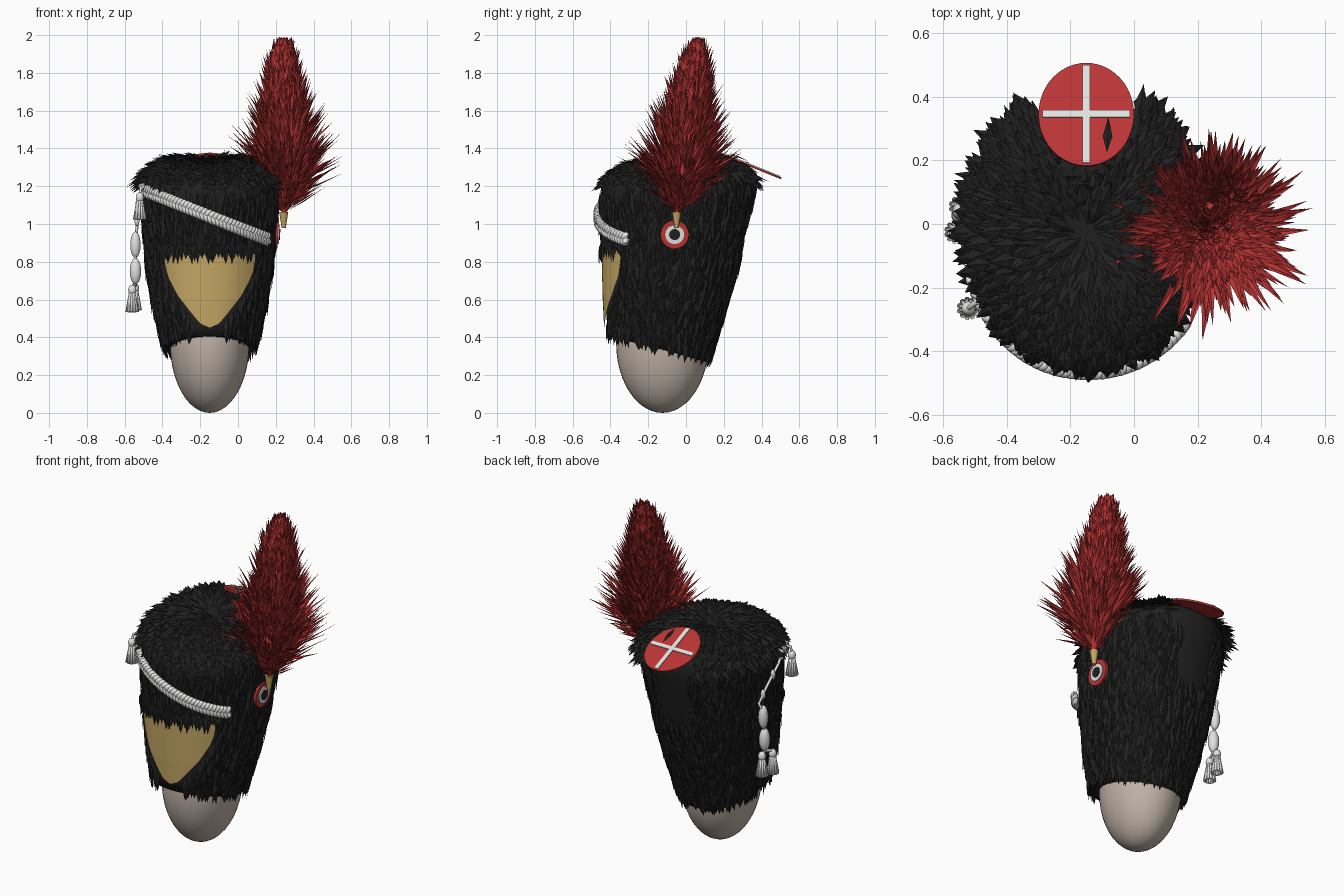
import bpy, bmesh, math, random
from math import sin, cos, pi, radians
from mathutils import Vector, Matrix

if "Cube" in bpy.data.objects:
    bpy.data.objects.remove(bpy.data.objects["Cube"])
rng = random.Random(4)
UP = Vector((0, 0, 1))
CX = -0.15


def material(name, r, g, b):
    m = bpy.data.materials.new(name)
    m.use_nodes = True
    m.diffuse_color = (r, g, b, 1)
    m.node_tree.nodes["Principled BSDF"].inputs["Base Color"].default_value = (r, g, b, 1)
    return m


BLACK = material("black fur", 0.015, 0.015, 0.015)
RED = material("red", 0.5, 0.035, 0.035)
WHITE = material("white", 0.76, 0.76, 0.75)
GOLD = material("brass", 0.56, 0.39, 0.13)
SKIN = material("mannequin beige", 0.53, 0.45, 0.39)


def finish(name, bm, mat, smooth=False):
    me = bpy.data.meshes.new(name)
    bm.to_mesh(me)
    bm.free()
    me.materials.append(mat)
    for p in me.polygons:
        p.use_smooth = smooth
    ob = bpy.data.objects.new(name, me)
    bpy.context.collection.objects.link(ob)


def table(rows, v):
    """Linear lookup in rows of (key, values...)."""
    if v <= rows[0][0]:
        return rows[0][1:]
    for p, q in zip(rows, rows[1:]):
        if v <= q[0]:
            f = (v - p[0]) / (q[0] - p[0])
            return [a + (b - a) * f for a, b in zip(p[1:], q[1:])]
    return rows[-1][1:]


def loft(bm, rings):
    vs = [[bm.verts.new(p) for p in r] for r in rings]
    n = len(vs[0])
    for a, b in zip(vs, vs[1:]):
        for i in range(n):
            j = (i + 1) % n
            bm.faces.new((a[i], a[j], b[j], b[i]))
    bm.faces.new(vs[0][::-1])
    bm.faces.new(vs[-1])


def leaf(bm, pos, d, nrm, length, width):
    """Pointed, slightly ridged tuft."""
    d = d.normalized()
    side = d.cross(nrm).normalized()
    n = side.cross(d)
    mid = pos + d * length * 0.45
    base, l, r, tip = [bm.verts.new(p) for p in (
        pos, mid - side * width / 2, mid + side * width / 2, pos + d * length)]
    ridge = bm.verts.new(mid + n * width * 0.2)
    for a, b in ((base, r), (r, tip), (tip, l), (l, base)):
        bm.faces.new((a, b, ridge))


# Hat shape: height, half width, front y, back y
HAT = [(0.27, 0.22, -0.40, 0.12), (0.4, 0.25, -0.415, 0.155), (0.6, 0.295, -0.425, 0.215),
       (0.8, 0.325, -0.43, 0.275), (1.0, 0.342, -0.44, 0.33), (1.2, 0.357, -0.45, 0.385)]


def hat(a, z, off=0.0):
    hw, yf, yb = table(HAT, z)
    c, s, e = cos(a), sin(a), 2 / 2.08
    return Vector((CX + (hw + off) * math.copysign(abs(c) ** e, c),
                   (yf + yb) / 2 + ((yb - yf) / 2 + off) * math.copysign(abs(s) ** e, s), z))


def hat_normal(a, z):
    t = hat(a + 0.02, z) - hat(a - 0.02, z)
    return t.cross(hat(a, z + 0.02) - hat(a, z - 0.02)).normalized()


def hem(a):
    return 0.313 - 0.068 * sin(a)


def rim(a):
    return 1.22 + 0.055 * hat(a, 1.22).y


def dome(a, s):
    p = Vector((CX, -0.03, 0)).lerp(hat(a, 1.22), s)
    p.z = 1.22 + 0.135 * max(0, 1 - s ** 3) ** 0.7 - 0.03 * (1 - s) ** 2 + 0.055 * p.y
    return p


# Mannequin head
bm = bmesh.new()
bmesh.ops.create_uvsphere(bm, u_segments=40, v_segments=24, radius=1, matrix=Matrix.LocRotScale(
    (CX, -0.125, 0.37), None, (0.21, 0.245, 0.37)))
finish("head", bm, SKIN, True)

# Solid hat body under the fur
ANG = [2 * pi * i / 64 for i in range(64)]
rings = [[hat(a, hem(a) + 0.025, -0.04) for a in ANG]]
rings += [[hat(a, hem(a) + 0.025 + (rim(a) - hem(a) - 0.025) * k / 10) for a in ANG] for k in range(11)]
rings += [[dome(a, s) for a in ANG] for s in (0.97, 0.9, 0.8, 0.65, 0.5, 0.3, 0.1)]
bm = bmesh.new()
loft(bm, rings)
finish("hat_body", bm, BLACK, True)


# Front plate outline: half width by height
def plate_half(z):
    return table([(0.45, 0.0), (0.47, 0.05), (0.53, 0.1), (0.62, 0.17), (0.72, 0.222), (0.8, 0.24), (0.88, 0.24)], z)[0]


def front_point(x, z, off):
    lo, hi = pi, 2 * pi
    for _ in range(24):
        m = (lo + hi) / 2
        lo, hi = (m, hi) if hat(m, z, off).x < x else (lo, m)
    return hat(lo, z, off)


bm = bmesh.new()
rows = []
for k in range(23):
    z = 0.45 + 0.41 * k / 22
    rows.append([bm.verts.new(front_point(CX + max(plate_half(z), 0.002) * (i / 8 - 1), z, 0.016)) for i in range(17)])
for a, b in zip(rows, rows[1:]):
    for i in range(16):
        bm.faces.new((a[i], a[i + 1], b[i + 1], b[i]))
finish("front_plate", bm, GOLD, True)


def on_plate(p):
    return p.y < -0.1 and 0.44 < p.z < 0.825 and abs(p.x - CX) < plate_half(p.z) + 0.004


# Fur hanging down the sides, leaving the plate and the rear panel clear
bm = bmesh.new()
for _ in range(3400):
    a = rng.uniform(0, 2 * pi)
    length = rng.uniform(0.09, 0.15)
    z = rng.uniform(hem(a) + length * 0.85, rim(a))
    p, n = hat(a, z, 0.004), hat_normal(a, z)
    down = (hat(a, z - 0.04) - hat(a, z)).normalized()
    d = down + n * rng.uniform(0.04, 0.15) + down.cross(n) * rng.uniform(-0.2, 0.2)
    if any(on_plate(p + d * length * f) for f in (0, 0.5, 1)):
        continue
    if p.y > 0.1 and abs(p.x - CX) < 0.11 and z > 0.88:
        continue
    leaf(bm, p, d, n, length, rng.uniform(0.03, 0.05))
# Ragged fringe over the top of the plate
for i in range(54):
    p = front_point(CX - 0.255 + 0.51 * i / 53, rng.uniform(0.89, 0.91), 0.016)
    n = Vector(((p.x - CX) * 1.3, -1, 0)).normalized()
    d = n * 0.12 - UP + Vector((rng.uniform(-0.15, 0.15), 0, 0))
    leaf(bm, p, d, n, rng.uniform(0.05, 0.115), rng.uniform(0.028, 0.04))


def in_patch(p, grow):
    return math.hypot((p.x - CX) / (0.15 + grow), (p.y - 0.343) / (0.165 + grow)) < 1


# Fur radiating over the crown, shorter at the front edge and beside the patch
for _ in range(1500):
    a, s = rng.uniform(0, 2 * pi), math.sqrt(rng.uniform(0.001, 1))
    p = dome(a, s)
    if in_patch(p, 0):
        continue
    out = (dome(a, min(1, s + 0.03)) - dome(a, max(0, s - 0.03))).normalized()
    flat = Vector((out.x, out.y, 0)).normalized()
    side = Vector((-flat.y, flat.x, 0))
    d = out + flat * 0.45 * s + UP * rng.uniform(0.05, 0.35) + side * rng.uniform(-0.4, 0.4)
    length = rng.uniform(0.09, 0.145) * (1 - 0.5 * s * max(0, -sin(a)) - 0.2 * s * abs(cos(a)))
    if in_patch(p + d * length, 0.01):
        length *= 0.45
    if not in_patch(p + d * length, -0.015):
        leaf(bm, p, d, UP + flat * 0.4, length, rng.uniform(0.035, 0.055))
finish("fur", bm, BLACK)


def disc(name, mat, place, rx, ry, depth, lift):
    bm = bmesh.new()
    bmesh.ops.create_cone(bm, cap_ends=True, segments=48, radius1=1, radius2=1, depth=1,
                          matrix=place @ Matrix.LocRotScale((0, 0, lift), None, (rx, ry, depth)))
    finish(name, bm, mat)


# Crown patch with cross
PATCH = Matrix.Translation((CX, 0.343, 1.307)) @ Matrix.Rotation(radians(-22), 4, "X")
disc("crown_patch", RED, PATCH, 0.15, 0.174, 0.01, 0)
for name, sx, sy in (("cross_bar_long", 0.024, 0.33), ("cross_bar_wide", 0.276, 0.024)):
    bm = bmesh.new()
    bmesh.ops.create_cube(bm, size=1, matrix=PATCH @ Matrix.LocRotScale((0, 0, 0.007), None, (sx, sy, 0.006)))
    finish(name, bm, WHITE)
bm = bmesh.new()
leaf(bm, Vector((-0.085, 0.225, 1.372)), Vector((0.04, 1, -0.38)), UP, 0.12, 0.03)
finish("loose_tuft", bm, BLACK)

# Cockade on the side
SIDE = Matrix.Translation((0.205, -0.06, 0.945)) @ Matrix.Rotation(radians(94), 4, "Y")
for name, mat, r, lift in (("cockade_red", RED, 0.075, 0), ("cockade_white", WHITE, 0.05, 0.006),
                           ("cockade_black", BLACK, 0.029, 0.01)):
    disc(name, mat, SIDE, r, r, 0.016, lift)

# Plume holder
bm = bmesh.new()
bmesh.ops.create_cone(bm, cap_ends=True, segments=20, radius1=0.011, radius2=0.024, depth=0.085,
                      matrix=Matrix.Translation((0.242, -0.05, 1.022)))
finish("plume_holder", bm, GOLD)

# Plume: height fraction, core radius, leaf spread in degrees, leaf length
PLUME = [(0, 0.012, 38, 0.2), (0.1, 0.065, 48, 0.23), (0.2, 0.115, 50, 0.23), (0.35, 0.12, 36, 0.2),
         (0.55, 0.1, 20, 0.16), (0.8, 0.075, 12, 0.12), (0.95, 0.045, 6, 0.08), (1, 0.012, 0, 0.06)]
FOOT, TIP = Vector((0.245, -0.05, 1.06)), Vector((0.24, 0.055, 1.94))
bm = bmesh.new()
loft(bm, [[FOOT.lerp(TIP, t) + Vector((cos(a), sin(a), 0)) * r * 0.9 for a in ANG[::4]] for t, r, *_ in PLUME])
for _ in range(1500):
    t = rng.random()
    r, spread, length = table(PLUME, t)
    wild = 15 * (1 - t) + 6
    a, f = rng.uniform(0, 2 * pi), radians(spread + rng.uniform(-wild, wild))
    out = Vector((cos(a), sin(a), 0))
    axis = (TIP - FOOT).normalized()
    d = axis * cos(f) + out * sin(f) + out.cross(UP) * rng.uniform(-0.15, 0.15)
    size = min(length * rng.uniform(0.6, 1.3), 0.9 * (1 - t) + 0.05)
    leaf(bm, FOOT.lerp(TIP, t) + out * r * 0.85, d, out, size, rng.uniform(0.022, 0.04))
finish("plume", bm, RED)


def tube(name, points, radius):
    cu = bpy.data.curves.new(name, "CURVE")
    cu.dimensions = "3D"
    cu.bevel_depth, cu.bevel_resolution, cu.use_fill_caps = radius, 2, True
    sp = cu.splines.new("POLY")
    sp.points.add(len(points) - 1)
    for q, p in zip(sp.points, points):
        q.co = (*p, 1)
    cu.materials.append(WHITE)
    bpy.context.collection.objects.link(bpy.data.objects.new(name, cu))


# Braided band slanting across the front, standing off a little at its low end
for k in range(3):
    pts = []
    for i in range(181):
        a = radians(197 + 127 * i / 180)
        ph = 2 * pi * (i / 12 + k / 3)
        x = hat(a, 1.05).x
        z = 1.19 - 0.43 * (x + 0.5) + 0.023 * sin(ph)
        pts.append(hat(a, z, 0.02 + 0.025 * (i / 180) ** 2 + 0.005 * sin(2 * ph)))
    tube("braid_strand_%d" % (k + 1), pts, 0.016)


def bead(bm, p, r, h):
    bmesh.ops.create_uvsphere(bm, u_segments=14, v_segments=10, radius=1,
                              matrix=Matrix.LocRotScale(p, None, (r, r, h)))


def tassel(name, x, y, z):
    """Knob with a skirt of flared strands."""
    bm = bmesh.new()
    bead(bm, (x, y, z), 0.022, 0.028)
    for i in range(11):
        a = 2 * pi * i / 11
        tilt = Matrix.Rotation(a, 4, "Z") @ Matrix.Rotation(radians(-9), 4, "Y")
        bmesh.ops.create_cone(bm, cap_ends=True, segments=6, radius1=0.009, radius2=0.006, depth=0.115,
                              matrix=Matrix.Translation((x, y, z)) @ tilt @ Matrix.Translation((0.01, 0, -0.062)))
    finish(name, bm, WHITE, True)


# Hanging cord, beads and tassels
tassel("upper_tassel", -0.52, -0.265, 1.14)
tassel("lower_tassel_front", -0.56, -0.025, 0.65)
tassel("lower_tassel_rear", -0.545, 0.055, 0.66)
PATH = [Vector(p) for p in ((-0.488, -0.24, 1.2), (-0.525, -0.13, 1.14), (-0.535, -0.01, 1.06),
                            (-0.535, 0.07, 0.98), (-0.543, 0.04, 0.92), (-0.543, 0.025, 0.68))]
tube("hanging_cord", PATH, 0.008)
tube("upper_tassel_cord", [PATH[0], Vector((-0.515, -0.26, 1.19)), Vector((-0.52, -0.265, 1.15))], 0.008)
tube("lower_tassel_cord", [Vector((-0.56, -0.025, 0.67)), PATH[-1], Vector((-0.545, 0.055, 0.67))], 0.008)
bm = bmesh.new()
for y, z, r, h in ((0.04, 0.89, 0.028, 0.07), (0.028, 0.75, 0.031, 0.07)):
    bead(bm, (-0.543, y, z), r, h)
for p, q in zip(PATH[:3], PATH[1:4]):
    bead(bm, p.lerp(q, 0.5), 0.014, 0.03)
finish("cord_beads", bm, WHITE, True)
